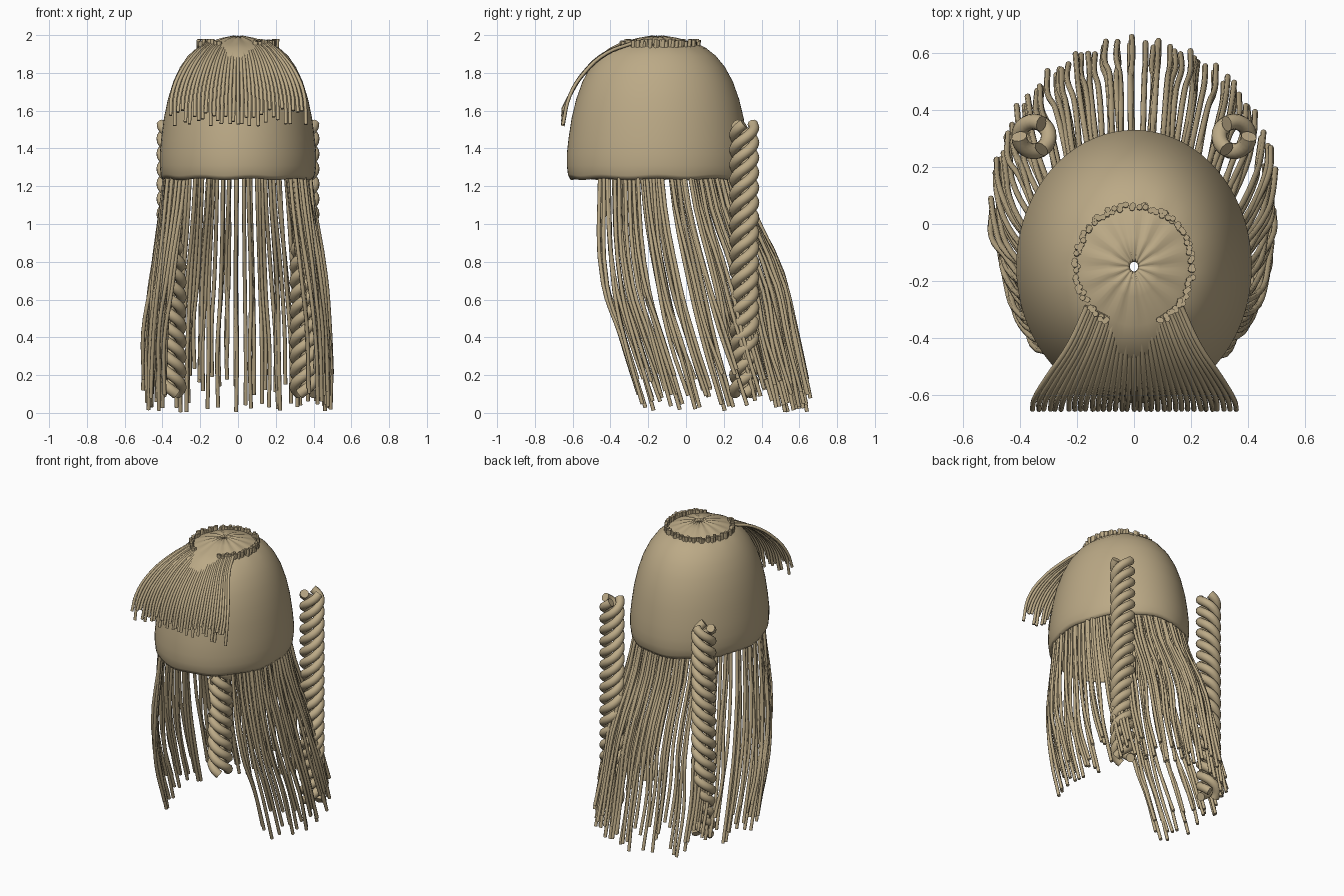
import bpy, bmesh, math, random
from math import sin, cos, pi, radians

if "Cube" in bpy.data.objects:
    bpy.data.objects.remove(bpy.data.objects["Cube"])

random.seed(7)
CY = -0.15            # crown centre in y
RX, RY = 0.415, 0.482  # cap half-widths

hair = bpy.data.materials.new("hair_tan")
hair.diffuse_color = (0.50, 0.40, 0.24, 1)
hair.use_nodes = True
hair.node_tree.nodes["Principled BSDF"].inputs["Base Color"].default_value = hair.diffuse_color


def lerp(a, b, t):
    return a + (b - a) * t


def tubes(name, paths, radius, bevel=2, res=4):
    """One mesh of round tubes, each following a smooth path."""
    cu = bpy.data.curves.new(name, 'CURVE')
    cu.dimensions = '3D'
    cu.bevel_depth = radius
    cu.bevel_resolution = bevel
    cu.resolution_u = res
    cu.use_fill_caps = True
    for pts in paths:
        sp = cu.splines.new('BEZIER')
        sp.bezier_points.add(len(pts) - 1)
        for bp, p in zip(sp.bezier_points, pts):
            bp.co = p
            bp.handle_left_type = bp.handle_right_type = 'AUTO'
    ob = bpy.data.objects.new(name, cu)
    bpy.context.collection.objects.link(ob)
    finish(ob, True)
    return ob


def finish(ob, convert=False):
    bpy.ops.object.select_all(action='DESELECT')
    ob.select_set(True)
    bpy.context.view_layer.objects.active = ob
    if convert:
        bpy.ops.object.convert(target='MESH')
    ob = bpy.context.view_layer.objects.active
    ob.data.materials.clear()
    ob.data.materials.append(hair)
    bpy.ops.object.shade_smooth_by_angle(angle=radians(65))


# Scalp cap: elliptical lathe with a tiny crown hole and gathered creases
profile = [(0.035, 1.985), (0.06, 1.998), (0.22, 1.985), (0.43, 1.955), (0.53, 1.932),
           (0.64, 1.89), (0.74, 1.83), (0.825, 1.755), (0.895, 1.66), (0.945, 1.56),
           (0.98, 1.45), (0.998, 1.37), (0.998, 1.31), (0.985, 1.26), (0.96, 1.237)]
N = 72
bm = bmesh.new()
rings = []
for s, z in profile:
    crease = 0.005 * max(0, 1 - s / 0.6) * min(1, s / 0.1)
    wave = 0.004 if z < 1.28 else 0
    rings.append([bm.verts.new((s * RX * sin(a), CY - s * RY * cos(a),
                                z - crease * (1 - cos(14 * a)) + wave * sin(9 * a)))
                  for a in (2 * pi * i / N for i in range(N))])
for r0, r1 in zip(rings, rings[1:]):
    for i in range(N):
        j = (i + 1) % N
        bm.faces.new((r0[i], r1[i], r1[j], r0[j]))
me = bpy.data.meshes.new("scalp_cap")
bm.to_mesh(me)
bm.free()
cap = bpy.data.objects.new("scalp_cap", me)
bpy.context.collection.objects.link(cap)
finish(cap)
sol = cap.modifiers.new("thickness", 'SOLIDIFY')
sol.thickness = 0.012
sol.offset = -1

# Long strands: stub at the crown ring, run inside the cap, fall and sweep back
paths = []
COUNT = 106
for i in range(COUNT):
    f = (i + random.uniform(-0.4, 1.4)) / COUNT
    th, ring = radians(lerp(46, 314, f)), radians(lerp(26, 334, f))
    sx, cy = sin(th), -cos(th)
    rr = random.uniform(0.197, 0.212)
    rx, ry = rr * sin(ring), CY - rr * 1.05 * cos(ring)
    under = [(s * RX * sx, CY + s * RY * cy, z) for s, z in ((0.76, 1.70), (0.89, 1.48))]
    s = random.uniform(0.87, 0.95)
    ex, ey = s * RX * sx, CY + s * RY * cy
    spread = math.copysign(abs(sx) ** (0.75 if cy < 0 else 1), sx)
    k = random.uniform(0.93, 1.0)
    tx, ty = 0.505 * k * spread, 0.10 + 0.56 * k * cy
    tz = random.uniform(0.005, 0.24)
    u = lerp(0.10, 0.66, min(1, max(0, (cy + 0.75) / 1.75)))
    jx, jy = random.uniform(-0.008, 0.008), random.uniform(-0.008, 0.008)
    low = lerp(u, 1, 0.48)
    paths.append([(rx, ry, random.uniform(1.962, 1.98)), (rx * 1.01, ry, 1.90)] + under +
                 [(ex, ey, 1.24),
                  (lerp(ex, tx, 0.68) + jx, lerp(ey, ty, u) + jy, lerp(1.24, tz, 0.5)),
                  (lerp(ex, tx, 0.95) - jx, lerp(ey, ty, low) - jy, lerp(1.24, tz, 0.76)),
                  (tx, ty, tz)])
tubes("long_strands", paths, 0.0105)

# Fringe: strands fanning forward from the front of the crown
paths = []
FRINGE = 35
for i in range(FRINGE):
    f = lerp(-1, 1, i / (FRINGE - 1))
    d = random.uniform(-0.004, 0.004)
    tz = random.uniform(1.51, 1.61)
    y0 = -0.36 + 0.07 * abs(f)
    paths.append([(0.165 * f, y0, 1.94 + 0.015 * abs(f)), (0.225 * f, -0.42, 1.905 + d),
                  (0.305 * f, -0.54, 1.80 + d), (0.35 * f, -0.615, 1.68),
                  (0.36 * f + d, -0.652, tz)])
tubes("fringe", paths, 0.0095)

# Twisted side braids: three-strand ropes, mirrored left and right
for side, label in ((1, "right"), (-1, "left")):
    ropes = []
    for k in range(3):
        steps = 72
        pts = []
        for i in range(steps + 1):
            t = i / steps
            a = 2 * pi * (6 * t + k / 3)
            pts.append((side * (0.352 + 0.052 * cos(a)), 0.308 + 0.052 * sin(a),
                        lerp(0.10, 1.53, t)))
        ropes.append(pts)
    tubes(label + "_braid", ropes, 0.028, bevel=3, res=2)
